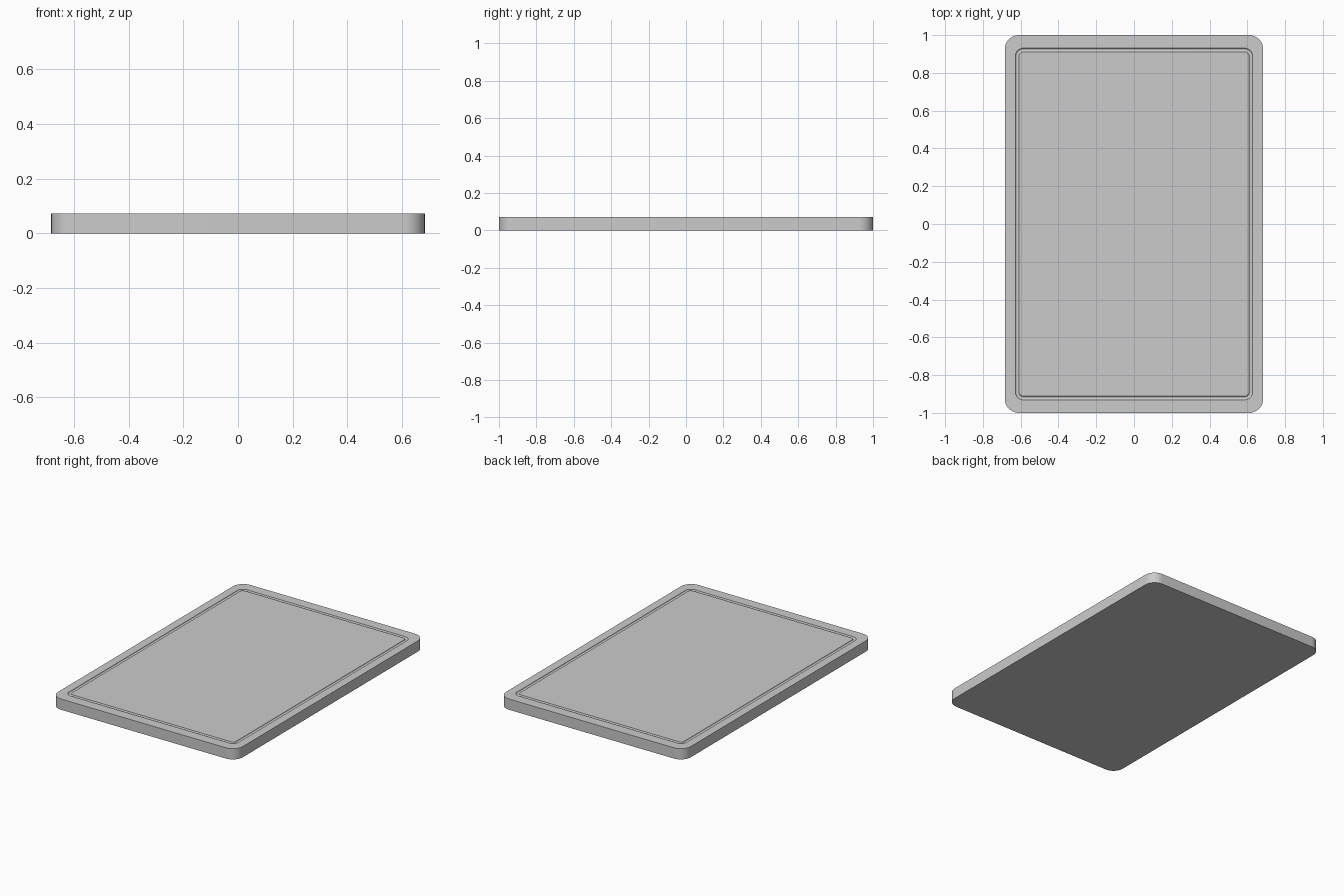
import bpy, bmesh, math

if "Cube" in bpy.data.objects:
    bpy.data.objects.remove(bpy.data.objects["Cube"])

HX, HY, H = 0.684, 1.0, 0.072      # board half sizes and thickness
SEG = 12                           # segments per rounded corner


def ring(bm, hx, hy, r, z):
    """Closed loop of verts along a rounded rectangle."""
    verts = []
    for k, (sx, sy) in enumerate([(1, 1), (-1, 1), (-1, -1), (1, -1)]):
        for i in range(SEG + 1):
            a = math.pi / 2 * (k + i / SEG)
            verts.append(bm.verts.new((sx * (hx - r) + r * math.cos(a),
                                       sy * (hy - r) + r * math.sin(a), z)))
    return verts


bm = bmesh.new()

# Outer wall
rings = [ring(bm, HX, HY, 0.075, 0), ring(bm, HX, HY, 0.075, H)]

# Juice groove: half-round channel swept around the top face
GX, GY, GR, W = 0.618, 0.921, 0.032, 0.010   # centre line, corner radius, half width
for i in range(9):
    a = math.pi * i / 8
    off = W * math.cos(a)
    rings.append(ring(bm, GX + off, GY + off, GR + off, H - W * math.sin(a)))

for lo, hi in zip(rings, rings[1:]):
    n = len(lo)
    for i in range(n):
        j = (i + 1) % n
        bm.faces.new((lo[i], lo[j], hi[j], hi[i]))

# Underside and cutting surface
bm.faces.new(rings[0][::-1])
bm.faces.new(rings[-1])
bmesh.ops.recalc_face_normals(bm, faces=bm.faces)

mesh = bpy.data.meshes.new("cutting_board")
bm.to_mesh(mesh)
bm.free()
board = bpy.data.objects.new("cutting_board", mesh)
bpy.context.collection.objects.link(board)
bpy.context.view_layer.objects.active = board
board.select_set(True)
bpy.ops.object.shade_smooth_by_angle(angle=math.radians(30))
